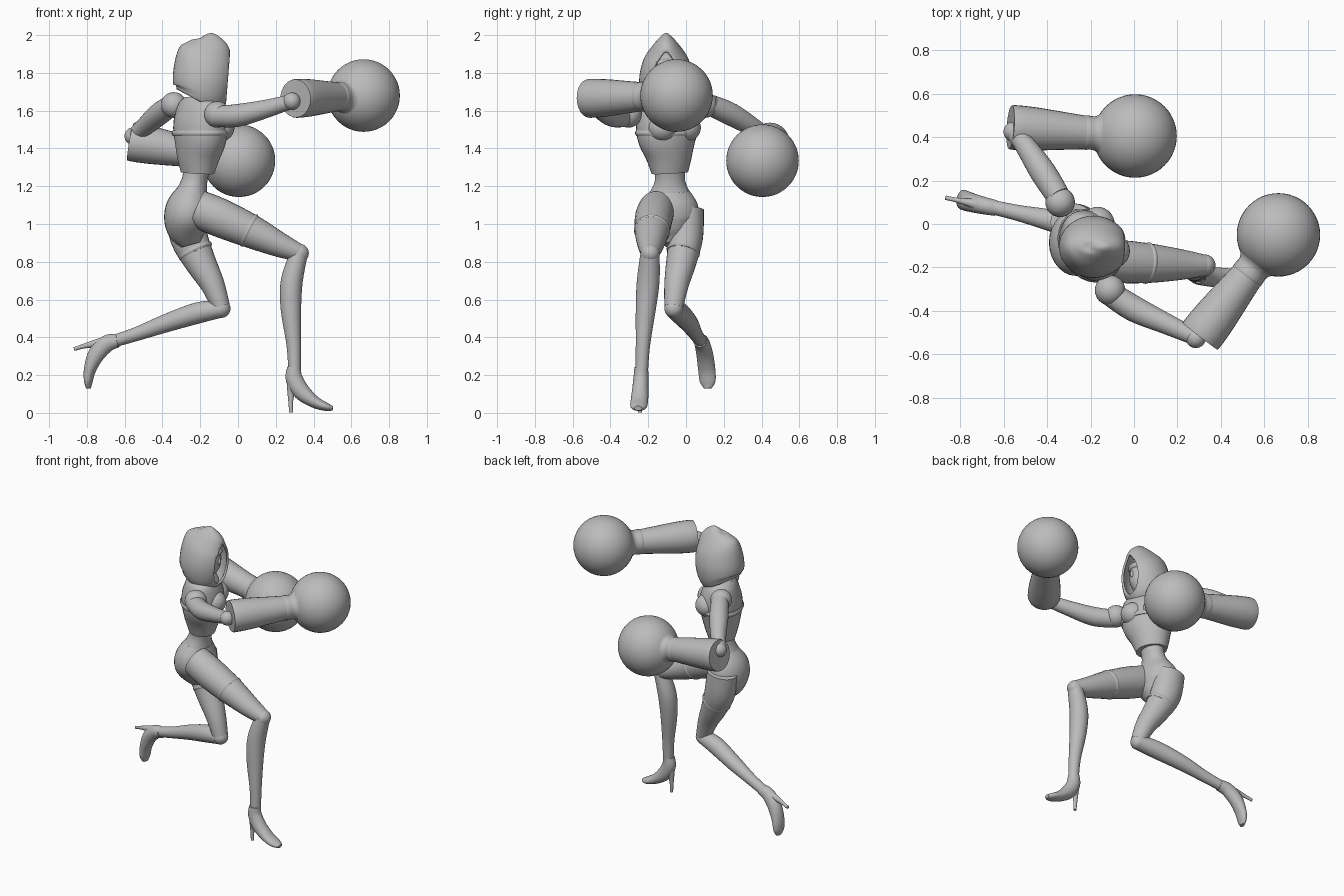
import bpy, bmesh, math
from mathutils import Vector

default = bpy.data.objects.get("Cube")
if default:
    bpy.data.objects.remove(default)

grey = bpy.data.materials.new("plain_grey")
grey.use_nodes = True
COLOUR = (0.5, 0.5, 0.5, 1)
grey.diffuse_color = COLOUR
grey.node_tree.nodes["Principled BSDF"].inputs["Base Color"].default_value = COLOUR


def finish(name, bm, angle=40):
    """Turn a bmesh into a smooth-shaded object."""
    bmesh.ops.recalc_face_normals(bm, faces=bm.faces)
    mesh = bpy.data.meshes.new(name)
    bm.to_mesh(mesh)
    bm.free()
    mesh.materials.append(grey)
    obj = bpy.data.objects.new(name, mesh)
    bpy.context.collection.objects.link(obj)
    bpy.ops.object.select_all(action="DESELECT")
    obj.select_set(True)
    bpy.context.view_layer.objects.active = obj
    bpy.ops.object.shade_smooth_by_angle(angle=math.radians(angle))
    return obj


def smooth_path(stations, steps):
    """Catmull-Rom interpolation through stations of any length."""
    out, last = [], len(stations) - 1
    for i in range(last):
        a, b, c, d = (stations[min(max(k, 0), last)] for k in range(i - 1, i + 3))
        for s in range(steps):
            t = s / steps
            out.append([0.5 * (2 * q + (r - p) * t + (2 * p - 5 * q + 4 * r - w) * t ** 2
                               + (3 * q - p - 3 * r + w) * t ** 3)
                        for p, q, r, w in zip(a, b, c, d)])
    out.append(list(stations[-1]))
    return out


def tube_mesh(stations, side, caps=True, steps=4, segments=28):
    """Loft ellipses; a station is x, y, z, radius along side, other radius."""
    stations = [s if len(s) == 5 else (*s, s[-1]) for s in stations]
    path = smooth_path(stations, steps)
    bm, rings = bmesh.new(), []
    for i, (x, y, z, wide, deep) in enumerate(path):
        before, after = path[max(i - 1, 0)], path[min(i + 1, len(path) - 1)]
        along = (Vector(after[:3]) - Vector(before[:3])).normalized()
        u = Vector(side)
        u = (u - along * u.dot(along)).normalized()
        v = along.cross(u)
        ring = []
        for k in range(segments):
            a = math.tau * k / segments
            ring.append(bm.verts.new(Vector((x, y, z)) + u * wide * math.cos(a)
                                     + v * deep * math.sin(a)))
        rings.append(ring)
    for low, high in zip(rings, rings[1:]):
        for k in range(segments):
            n = (k + 1) % segments
            bm.faces.new((low[k], low[n], high[n], high[k]))
    if caps:
        bm.faces.new(rings[0])
        bm.faces.new(rings[-1])
    return bm


def tube(name, stations, side=(0, 1, 0), **options):
    return finish(name, tube_mesh(stations, side, **options))


def ball(name, centre, radius, scale=(1, 1, 1), segments=32):
    bm = bmesh.new()
    bmesh.ops.create_uvsphere(bm, u_segments=segments, v_segments=segments // 2, radius=radius)
    bmesh.ops.scale(bm, vec=scale, verts=bm.verts)
    bmesh.ops.translate(bm, vec=centre, verts=bm.verts)
    return finish(name, bm)


def along_axis(start, direction, profile):
    """Stations from (distance, radius) pairs."""
    return [(*(start + direction * d), r) for d, r in profile]


def gauntlet(prefix, mouth, glove):
    """Hollow flared cuff, wrist neck and round glove."""
    mouth, glove = Vector(mouth), Vector(glove)
    axis = (glove - mouth).normalized()
    cuff = [(0.3, 0.05), (0.03, 0.08), (0, 0.09), (-0.005, 0.097), (0, 0.103),
            (0.1, 0.1), (0.25, 0.086), (0.39, 0.073)]
    tube(prefix + "_gauntlet", along_axis(mouth, axis, cuff), side=(0, 0, 1), steps=2)
    length = (glove - mouth).length
    neck = [(-0.25, 0.05), (-0.24, 0.078), (-0.19, 0.078), (-0.16, 0.1), (-0.13, 0.135)]
    tube(prefix + "_glove_wrist", along_axis(glove, axis, neck), side=(0, 0, 1))
    ball(prefix + "_glove", glove, 0.192, segments=48)


def shoe(prefix, ankle, down, forward):
    """High-heeled shoe laid out in its own down / forward plane."""
    ankle, down, forward = Vector(ankle), Vector(down).normalized(), Vector(forward).normalized()
    across = down.cross(forward)

    def place(points):
        return [(*(ankle + forward * f + down * d), w, h) for f, d, w, h in points]
    tube(prefix + "_shoe", place([(0, -0.01, 0.036, 0.036), (0, 0.05, 0.04, 0.045),
                                  (0.04, 0.12, 0.044, 0.045), (0.11, 0.175, 0.046, 0.032),
                                  (0.17, 0.2, 0.042, 0.022), (0.205, 0.208, 0.02, 0.012)]),
         side=across)
    tube(prefix + "_heel", place([(-0.01, 0.06, 0.032, 0.03), (-0.016, 0.12, 0.018, 0.02),
                                  (-0.018, 0.18, 0.011, 0.012), (-0.016, 0.23, 0.01, 0.01)]),
         side=across)


# Hood: open-bottomed loft, sliced flat at the face and given thickness
bm = tube_mesh([(-0.215, -0.105, 1.655, 0.12, 0.125), (-0.195, -0.105, 1.7, 0.138, 0.15),
                (-0.185, -0.105, 1.78, 0.142, 0.16), (-0.18, -0.105, 1.87, 0.12, 0.15),
                (-0.17, -0.105, 1.94, 0.075, 0.125), (-0.17, -0.105, 1.985, 0.036, 0.07),
                (-0.175, -0.105, 2, 0.008, 0.015)], (0, 1, 0), caps=False, segments=40)
bmesh.ops.bisect_plane(bm, geom=bm.verts[:] + bm.edges[:] + bm.faces[:],
                       plane_co=(-0.048, 0, 1.83), plane_no=(1, 0, -0.08), clear_outer=True)
bmesh.ops.holes_fill(bm, edges=[e for e in bm.edges if e.is_boundary
                                and min(v.co.z for v in e.verts) > 1.99], sides=50)
hood = finish("hood", bm)
thick = hood.modifiers.new("thickness", "SOLIDIFY")
thick.thickness, thick.offset = 0.014, -1

# Head under the hood
ball("head", (-0.165, -0.105, 1.79), 0.1, (0.95, 0.82, 1.25))
ball("brow_band", (-0.16, -0.105, 1.845), 0.1, (0.98, 0.85, 0.4))
ball("nose", (-0.073, -0.105, 1.785), 0.014, (1, 0.8, 1.7), 16)
tube("neck", [(-0.2, -0.1, 1.58, 0.06), (-0.19, -0.1, 1.65, 0.045), (-0.18, -0.1, 1.73, 0.045)])

# Torso: twisted chest armour above a slim waist
ACROSS, FACING = Vector((0.49, -0.87, 0)), Vector((0.87, 0.49, 0))
tube("chest", [(-0.215, -0.085, 1.27, 0.1, 0.085), (-0.21, -0.09, 1.36, 0.128, 0.112),
               (-0.2, -0.1, 1.46, 0.165, 0.132), (-0.2, -0.1, 1.55, 0.172, 0.13),
               (-0.205, -0.1, 1.63, 0.16, 0.1), (-0.205, -0.1, 1.67, 0.1, 0.07)], ACROSS)
for label, sign in (("right", 1), ("left", -1)):
    centre = Vector((-0.2, -0.1, 1.51)) + FACING * 0.078 + ACROSS * sign * 0.072
    ball(label + "_bust_cup", centre, 0.078, (1, 1, 0.95))
tube("bust_plate_rim", [(-0.2, -0.1, 1.465, 0.17, 0.137), (-0.2, -0.1, 1.48, 0.178, 0.143),
                        (-0.2, -0.1, 1.495, 0.172, 0.137)], ACROSS)
tube("waist", [(-0.215, -0.085, 1.31, 0.085, 0.07), (-0.23, -0.085, 1.23, 0.08, 0.068),
               (-0.245, -0.085, 1.16, 0.11, 0.085)])
tube("pelvis", [(-0.24, -0.085, 1.18, 0.1, 0.08), (-0.255, -0.085, 1.11, 0.145, 0.115),
                (-0.27, -0.085, 1.03, 0.15, 0.122), (-0.265, -0.08, 0.95, 0.1, 0.1),
                (-0.25, -0.08, 0.89, 0.04, 0.05)])

# Right arm reaching forward, left arm folded back
ball("right_shoulder", (-0.11, -0.305, 1.58), 0.07)
tube("right_upper_arm", [(-0.11, -0.32, 1.57, 0.056), (0, -0.39, 1.575, 0.06),
                         (0.15, -0.46, 1.61, 0.048), (0.28, -0.52, 1.648, 0.038)])
ball("right_elbow", (0.285, -0.525, 1.65), 0.046)
gauntlet("right", (0.31, -0.51, 1.665), (0.665, -0.05, 1.68))

ball("left_shoulder", (-0.34, 0.1, 1.63), 0.068)
tube("left_upper_arm", [(-0.35, 0.13, 1.63, 0.055), (-0.42, 0.24, 1.58, 0.06),
                        (-0.5, 0.36, 1.51, 0.048), (-0.55, 0.42, 1.47, 0.04)], side=(0, 0, 1))
ball("left_elbow", (-0.555, 0.425, 1.465), 0.046)
gauntlet("left", (-0.56, 0.445, 1.435), (0.005, 0.405, 1.335))

# Right leg stepping forward
tube("right_thigh", [(-0.21, -0.155, 1.08, 0.095, 0.1), (-0.1, -0.17, 1.035, 0.1, 0.102),
                     (0.06, -0.18, 0.965, 0.092, 0.09), (0.22, -0.187, 0.89, 0.07, 0.066),
                     (0.33, -0.19, 0.845, 0.048, 0.046)])
ball("right_knee", (0.325, -0.19, 0.845), 0.05)
tube("right_shin", [(0.325, -0.19, 0.85, 0.05, 0.046), (0.285, -0.2, 0.7, 0.06, 0.058),
                    (0.28, -0.213, 0.55, 0.053, 0.054), (0.295, -0.228, 0.36, 0.038, 0.038),
                    (0.3, -0.235, 0.21, 0.033, 0.033)])
shoe("right", (0.297, -0.237, 0.232), (0, -0.03, -1), (1, -0.05, 0))

# Left leg trailing with a bent knee
tube("left_thigh", [(-0.285, 0.01, 1.08, 0.085, 0.1), (-0.26, 0, 0.93, 0.09, 0.1),
                    (-0.2, -0.025, 0.8, 0.08, 0.083), (-0.135, -0.05, 0.68, 0.065, 0.064),
                    (-0.09, -0.065, 0.56, 0.05, 0.048)])
ball("left_knee", (-0.09, -0.065, 0.553), 0.05)
tube("left_shin", [(-0.09, -0.065, 0.55, 0.05, 0.046), (-0.21, -0.035, 0.53, 0.056, 0.056),
                   (-0.38, 0.015, 0.475, 0.05, 0.048), (-0.53, 0.05, 0.42, 0.037, 0.037),
                   (-0.65, 0.077, 0.382, 0.033, 0.033)])
shoe("left", (-0.645, 0.075, 0.38), (-0.95, 0.2, -0.25), (0.25, 0, -0.97))

# Stocking tops around both thighs
tube("right_stocking_band", [(0.05, -0.179, 0.97, 0.092, 0.09), (0.06, -0.18, 0.965, 0.096, 0.094),
                             (0.07, -0.181, 0.96, 0.091, 0.089)])
tube("left_stocking_band", [(-0.23, -0.013, 0.865, 0.086, 0.093), (-0.225, -0.015, 0.855, 0.09, 0.096),
                            (-0.22, -0.017, 0.845, 0.085, 0.09)])
